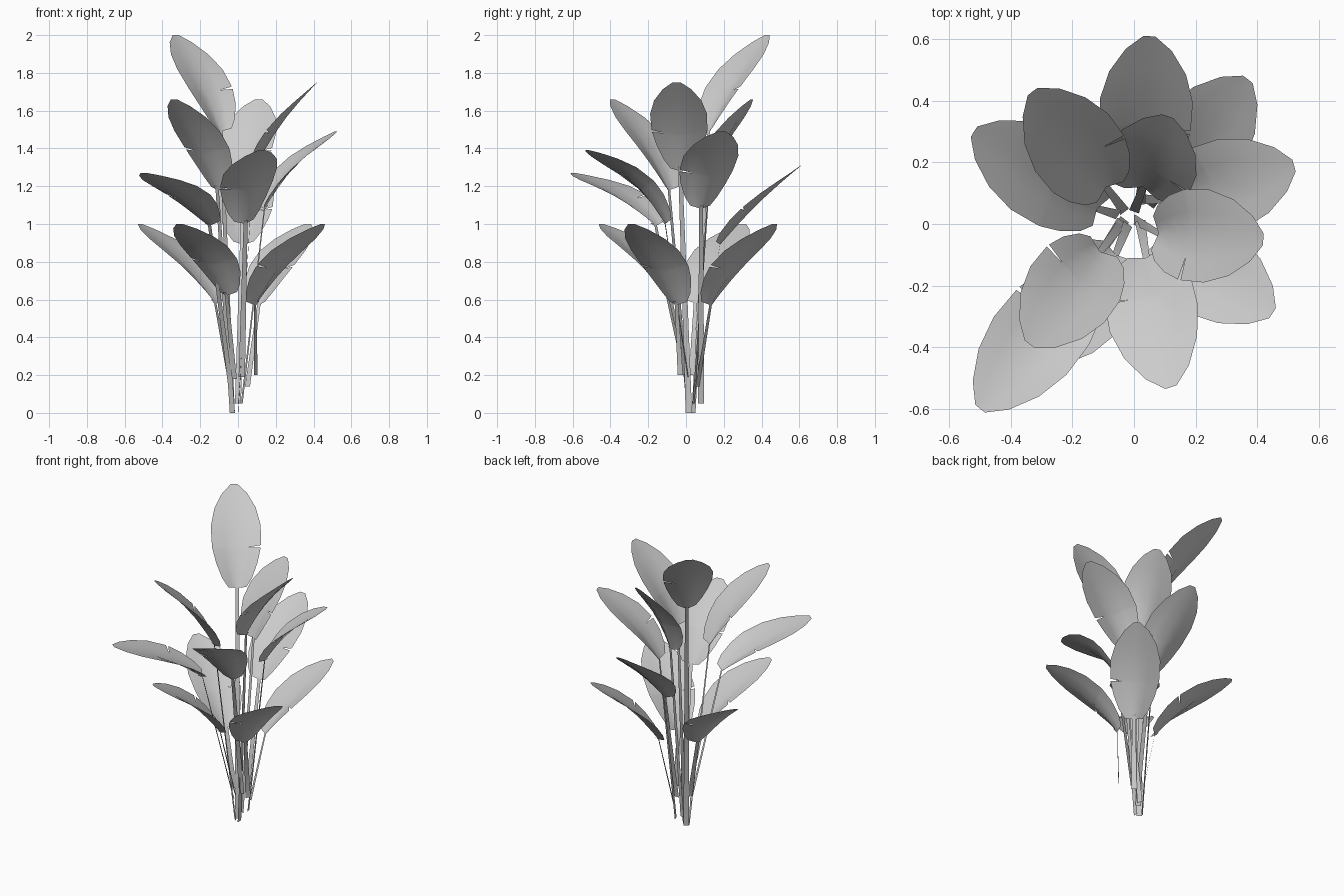
import bpy, math
from mathutils import Vector, Matrix

if "Cube" in bpy.data.objects:
    bpy.data.objects.remove(bpy.data.objects["Cube"])

# Stem foot, leaf base, leaf tip, arch height, roll in degrees for each frond
FRONDS = [
    ((-.03, .04, 0), (-.09, .12, 1.49), (-.33, .43, 2.0), .03, 0),
    ((0, .015, 0), (.08, -.03, 1.28), (.42, -.05, 1.75), .025, 0),
    ((-.03, .015, 0), (-.11, -.09, 1.18), (-.34, -.39, 1.66), .03, 0),
    ((0, .04, .05), (.03, .12, 1.19), (.11, .35, 1.66), .03, 0),
    ((.02, .08, .05), (.14, .08, 1.08), (.52, .19, 1.49), .035, 0),
    ((.02, .01, .19), (.04, -.11, 1.0), (.12, -.53, 1.39), .05, 10),
    ((-.04, .01, .15), (-.15, -.16, .99), (-.50, -.60, 1.27), .03, 0),
    ((.02, .07, .19), (.03, .18, .89), (.05, .61, 1.31), .015, 0),
    ((-.05, .03, .2), (-.12, .05, .58), (-.52, .30, 1.0), .03, 0),
    ((-.02, .0, .18), (-.06, -.10, .62), (-.31, -.45, 1.0), .035, 0),
    ((.095, -.03, .2), (.09, -.05, .57), (.45, -.29, 1.0), .035, 0),
    ((.05, .06, .14), (.11, .13, .57), (.37, .47, 1.0), .03, 0),
]
# Leaf outline: position along midrib, half width
OUTLINE = [(0, .055), (.08, .09), (.22, .125), (.36, .146), (.385, .148),
           (.58, .151), (.76, .125), (.91, .075), (1, .02)]
COLS = (-1, -.5, 0, .5, 1)
TEAR = 3   # outline segment with a tear at its right edge


def make(name, verts, faces):
    me = bpy.data.meshes.new(name)
    me.from_pydata([tuple(v) for v in verts], [], faces)
    me.shade_smooth()
    ob = bpy.data.objects.new(name, me)
    bpy.context.collection.objects.link(ob)


def leaf(base, tip, arch, roll):
    d = tip - base
    flat_side = d.cross(Vector((0, 0, 1))).normalized()
    side = Matrix.Rotation(math.radians(roll), 3, d) @ flat_side
    nrm = side.cross(d).normalized()

    def point(t, w, u):
        fold = .44 * (1 - t) ** 1.3 + .035   # cupped base, flat tip
        return (base + d * t + side * (w * u)
                + nrm * (arch * math.sin(math.pi * t) + fold * w * abs(u)))

    verts = [point(t, w, u) for t, w in OUTLINE for u in COLS]
    n, faces = len(COLS), []
    for r in range(len(OUTLINE) - 1):
        for c in range(n - 1):
            a = r * n + c
            if c == n - 2 and r == TEAR:
                # wedge-shaped tear reaching half way to the midrib
                (t0, w0), (t1, w1) = OUTLINE[r], OUTLINE[r + 1]
                k = len(verts)
                verts.append(point((t0 + t1) / 2, (w0 + w1) / 2, .5))
                faces += [(a, a + 1, k), (k, a + n + 1, a + n)]
            else:
                faces.append((a, a + 1, a + n + 1, a + n))
    make("leaf", verts, faces)
    return flat_side


for foot, base, tip, arch, roll in FRONDS:
    foot, base, tip = Vector(foot), Vector(base), Vector(tip)
    side = leaf(base, tip, arch, roll)
    # Flat tapering stem running a little way under the leaf
    top = base + (tip - base) * .05
    verts = []
    for p, w in ((foot, .017), (base, .011), (top, .008)):
        verts += [p - side * w, p + side * w]
    make("stem", verts, [(i, i + 1, i + 3, i + 2) for i in (0, 2)])
